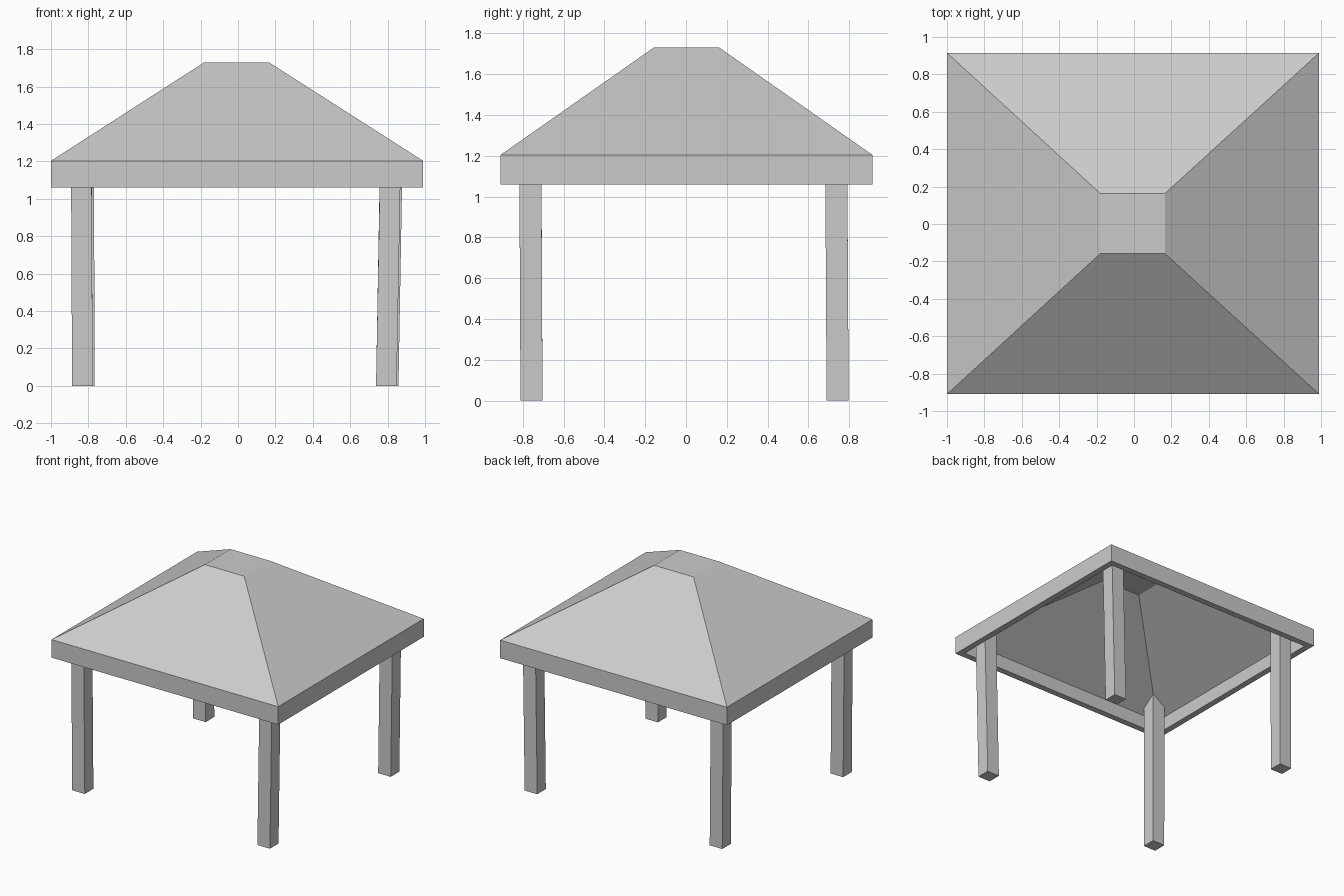
import bpy, bmesh

if "Cube" in bpy.data.objects:
    bpy.data.objects.remove(bpy.data.objects["Cube"])


def make_object(name, bm):
    bmesh.ops.recalc_face_normals(bm, faces=bm.faces[:])
    mesh = bpy.data.meshes.new(name)
    bm.to_mesh(mesh)
    bm.free()
    obj = bpy.data.objects.new(name, mesh)
    bpy.context.collection.objects.link(obj)
    return obj


def loft(name, rings):
    """Join four-cornered rings into a closed solid."""
    bm = bmesh.new()
    loops = [[bm.verts.new(p) for p in ring] for ring in rings]
    for a, b in zip(loops, loops[1:]):
        for i in range(4):
            j = (i + 1) % 4
            bm.faces.new((a[i], a[j], b[j], b[i]))
    bm.faces.new(loops[0])
    bm.faces.new(loops[-1])
    return make_object(name, bm)


def rect(x0, x1, y0, y1, z):
    return [(x0, y0, z), (x1, y0, z), (x1, y1, z), (x0, y1, z)]


# Hollow hipped roof with flat crown and eave band: inside first, then outside
T = 0.05
EAVE = (-1.0, 0.99, -0.91, 0.915)
INNER = (EAVE[0] + T, EAVE[1] - T, EAVE[2] + T, EAVE[3] - T)
CROWN = (-0.18, 0.165, -0.158, 0.163)
loft("roof", [
    rect(*CROWN, 1.67),
    rect(*INNER, 1.17),
    rect(*INNER, 1.06),
    rect(*EAVE, 1.06),
    rect(*EAVE, 1.203),
    rect(*CROWN, 1.73),
])


# Legs: slightly leaning square posts, their tops cut to the roof slope
def roof_height(x, y):
    return 1.17 + min((0.99 - abs(x)) * 0.645, (0.912 - abs(y)) * 0.7)


def leg(name, foot, head, wx=0.11, wy=0.108):
    def square(c):
        return rect(c[0] - wx / 2, c[0] + wx / 2, c[1] - wy / 2, c[1] + wy / 2, 0)
    top = [(x, y, roof_height(x, y)) for x, y, _ in square(head)]
    loft(name, [square(foot), top])


leg("front_left_leg", (-0.832, -0.757), (-0.838, -0.763))
leg("front_right_leg", (0.793, -0.757), (0.816, -0.763))
leg("back_left_leg", (-0.821, 0.743), (-0.826, 0.736))
leg("back_right_leg", (0.803, 0.743), (0.825, 0.736))
